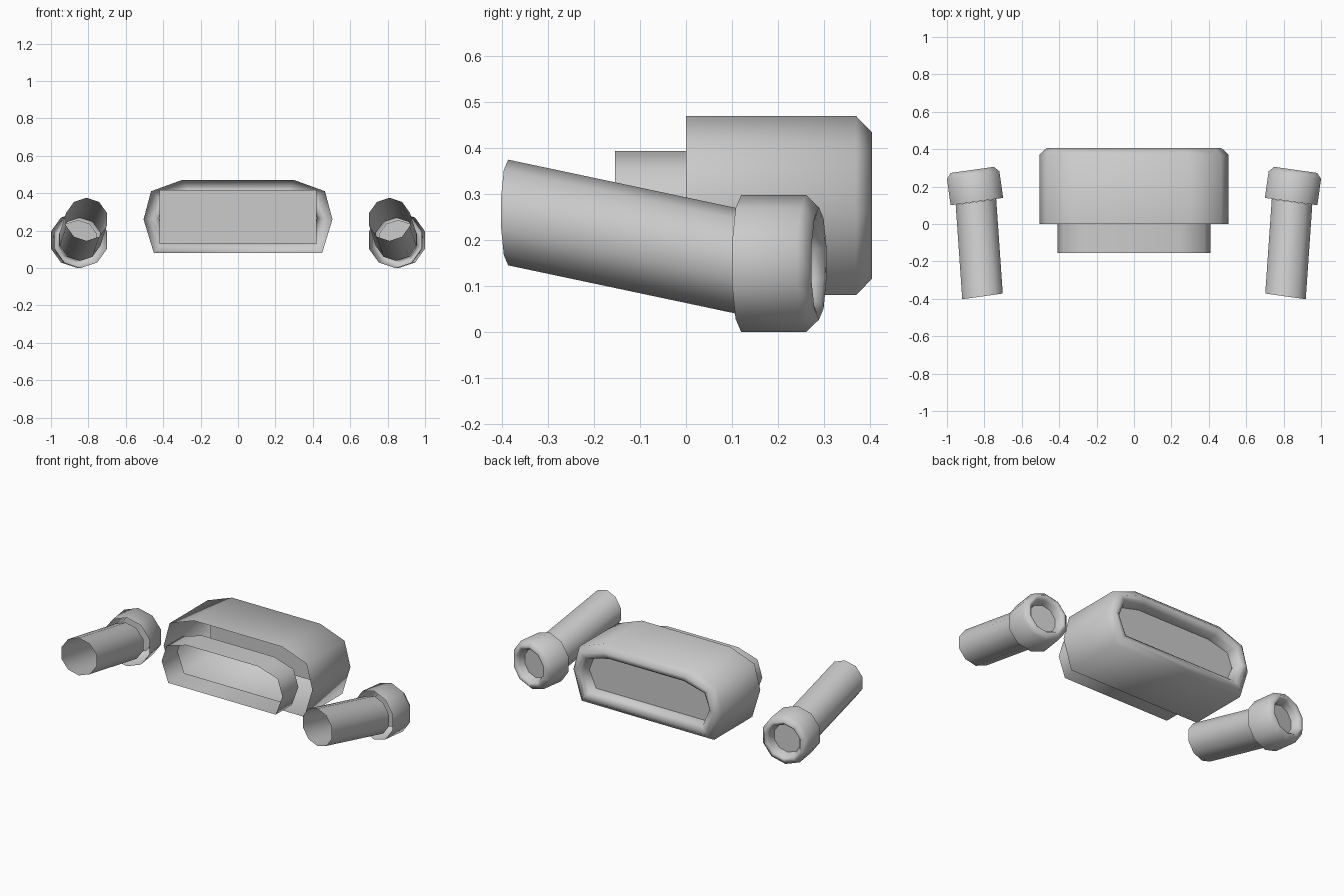
import bpy, math
from mathutils import Vector

cube = bpy.data.objects.get("Cube")
if cube:
    bpy.data.objects.remove(cube)

grey = bpy.data.materials.new("plain_grey")
grey.use_nodes = True
colour = (0.6, 0.6, 0.6, 1)
grey.diffuse_color = colour
grey.node_tree.nodes["Principled BSDF"].inputs["Base Color"].default_value = colour


def add_mesh(name, verts, faces):
    mesh = bpy.data.meshes.new(name)
    mesh.from_pydata(verts, [], faces)
    mesh.materials.append(grey)
    obj = bpy.data.objects.new(name, mesh)
    bpy.context.collection.objects.link(obj)
    bpy.ops.object.select_all(action='DESELECT')
    obj.select_set(True)
    bpy.context.view_layer.objects.active = obj
    bpy.ops.object.shade_smooth_by_angle(angle=math.radians(80))
    return obj


def loft(name, rings):
    """Skin a list of equal-length rings into an open shell."""
    n = len(rings[0])
    verts = [p for ring in rings for p in ring]
    faces = [(r * n + i, (r + 1) * n + i, (r + 1) * n + (i + 1) % n, r * n + (i + 1) % n)
             for r in range(len(rings) - 1) for i in range(n)]
    return add_mesh(name, verts, faces)


# Central nozzle: chamfered outline, counter-clockwise from the front
MID_Z = 0.275
half = [(0.45, 0.08), (0.505, 0.26), (0.465, 0.41), (0.30, 0.47)]
outline = half + [(-x, z) for x, z in reversed(half)]


def outline_ring(y, inset):
    sx = 1 - inset / 0.505
    sz = 1 - inset / 0.195
    return [(x * sx, y, MID_Z + (z - MID_Z) * sz) for x, z in outline]


loft("centre_housing", [outline_ring(y, d) for y, d in (
    (0, 0), (0.37, 0), (0.405, 0.036), (0.40, 0.06), (0.385, 0.075), (0.335, 0.083))])

# Narrower open sleeve in front of the housing
sleeve = [(x * 0.812, 0.13 + (z - 0.08) * 0.677) for x, z in outline]
loft("centre_sleeve", [[(x, y, z) for x, z in sleeve] for y in (-0.155, 0)])

# Flat plate at the bottom of the recess
add_mesh("centre_plate", [(x, 0.335, z) for x, z in (
    (-0.42, 0.127), (-0.42, 0.416), (0.42, 0.416), (0.42, 0.127))], [(0, 1, 2, 3)])

# Side nozzles: ten-sided rings, turned slightly outward
SIDES = 10
YAW = math.radians(8)


def round_ring(side, centre, radius):
    cx, cy, cz = centre
    pts = []
    for i in range(SIDES):
        a = math.pi / 2 - side * 2 * math.pi * i / SIDES
        across = radius * math.cos(a) * side
        pts.append((side * (cx + across * math.cos(YAW)),
                    cy - across * math.sin(YAW),
                    cz + radius * math.sin(a)))
    return pts


def collar_ring(side, depth, radius):
    centre = Vector((0.84, 0.12, 0.149)) + depth * Vector((math.sin(YAW), math.cos(YAW), 0))
    return round_ring(side, centre, radius)


for side, label in ((1, "left"), (-1, "right")):
    loft(label + "_tube", [round_ring(side, (0.81, -0.387, 0.26), 0.115),
                           round_ring(side, (0.845, 0.118, 0.153), 0.115)])
    loft(label + "_collar", [collar_ring(side, d, r) for d, r in (
        (0, 0.149), (0.143, 0.149), (0.171, 0.122), (0.167, 0.108),
        (0.15, 0.096), (0.115, 0.088))])
    add_mesh(label + "_plate", collar_ring(side, 0.115, 0.108),
             [tuple(range(SIDES))])
